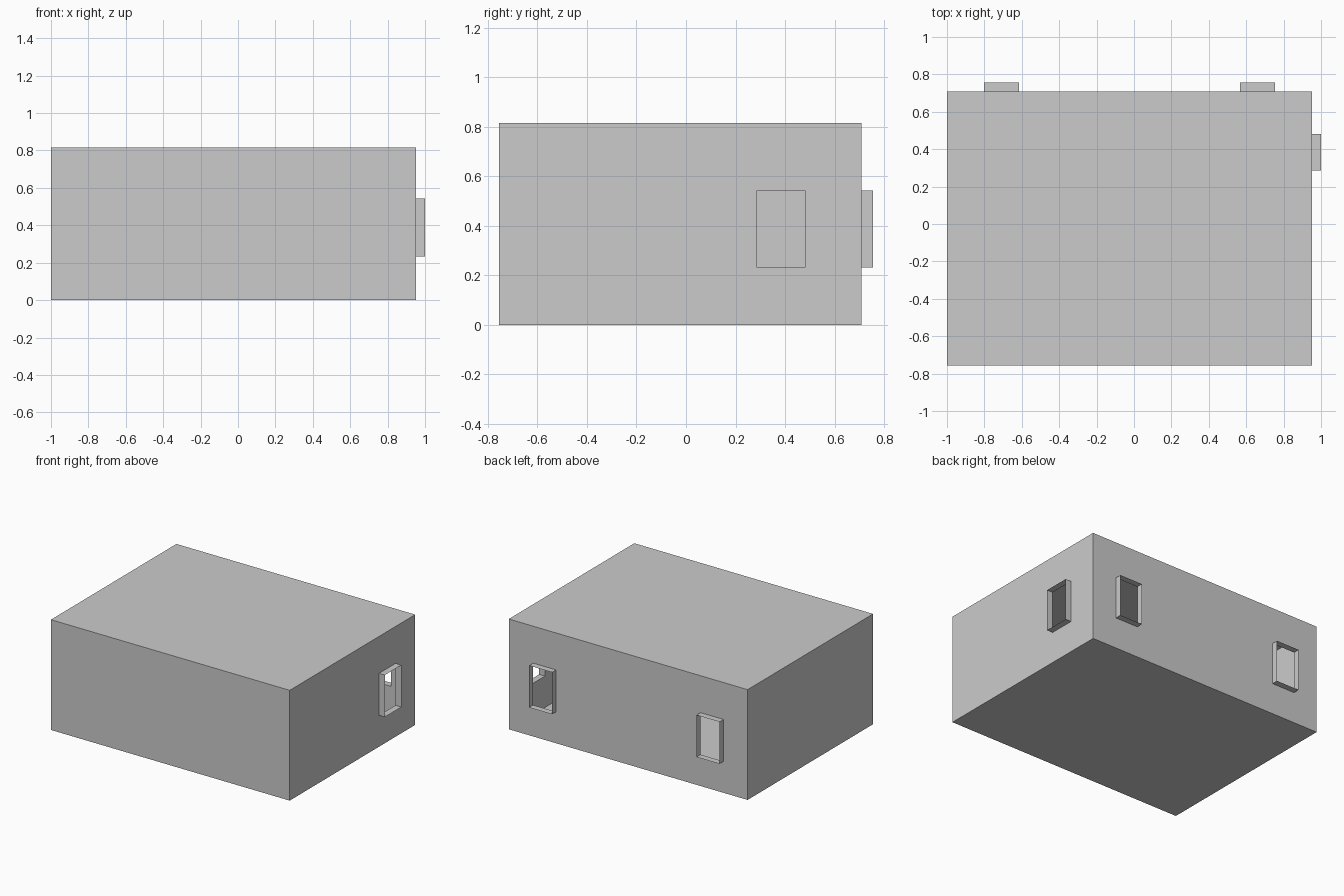
import bpy, bmesh
from mathutils import Vector

if "Cube" in bpy.data.objects:
    bpy.data.objects.remove(bpy.data.objects["Cube"])

X0, X1 = -1.0, 0.952
Y0, Y1 = -0.756, 0.709
H = 0.815
SILL, HEAD = 0.232, 0.542
DEPTH = 0.047


def wall(bm, start, end, outward, openings=()):
    """Thin wall from start to end; each opening (a, b) gets a protruding reveal."""
    start, end = Vector(start), Vector(end)
    along = (end - start).normalized()
    out = Vector(outward) * DEPTH
    up = Vector((0, 0, 1))

    def pt(s, z):
        return start + along * s + up * z

    def quad(*pts):
        bm.faces.new([bm.verts.new(p) for p in pts])

    cuts = sorted([0, (end - start).length] + [s for o in openings for s in o])
    levels = [0, SILL, HEAD, H] if openings else [0, H]
    for i, (a, b) in enumerate(zip(cuts, cuts[1:])):
        for j, (c, d) in enumerate(zip(levels, levels[1:])):
            if i % 2 and j == 1:
                # open window: only the four sides of the reveal
                ring = [pt(a, c), pt(b, c), pt(b, d), pt(a, d)]
                for k in range(4):
                    p, q = ring[k], ring[(k + 1) % 4]
                    quad(p, q, q + out, p + out)
            else:
                quad(pt(a, c), pt(b, c), pt(b, d), pt(a, d))


bm = bmesh.new()

# walls, counter-clockwise from the front
wall(bm, (X0, Y0, 0), (X1, Y0, 0), (0, -1, 0))
wall(bm, (X1, Y0, 0), (X1, Y1, 0), (1, 0, 0), [(0.287 - Y0, 0.480 - Y0)])
wall(bm, (X1, Y1, 0), (X0, Y1, 0), (0, 1, 0),
     [(X1 - 0.753, X1 - 0.566), (X1 + 0.615, X1 + 0.803)])
wall(bm, (X0, Y1, 0), (X0, Y0, 0), (-1, 0, 0))

# floor and ceiling
corners = [(X0, Y0), (X1, Y0), (X1, Y1), (X0, Y1)]
bm.faces.new([bm.verts.new((x, y, H)) for x, y in corners])
bm.faces.new([bm.verts.new((x, y, 0)) for x, y in reversed(corners)])

bmesh.ops.remove_doubles(bm, verts=bm.verts, dist=0.0005)
mesh = bpy.data.meshes.new("room_shell")
bm.to_mesh(mesh)
bm.free()
bpy.context.collection.objects.link(bpy.data.objects.new("room_shell", mesh))
